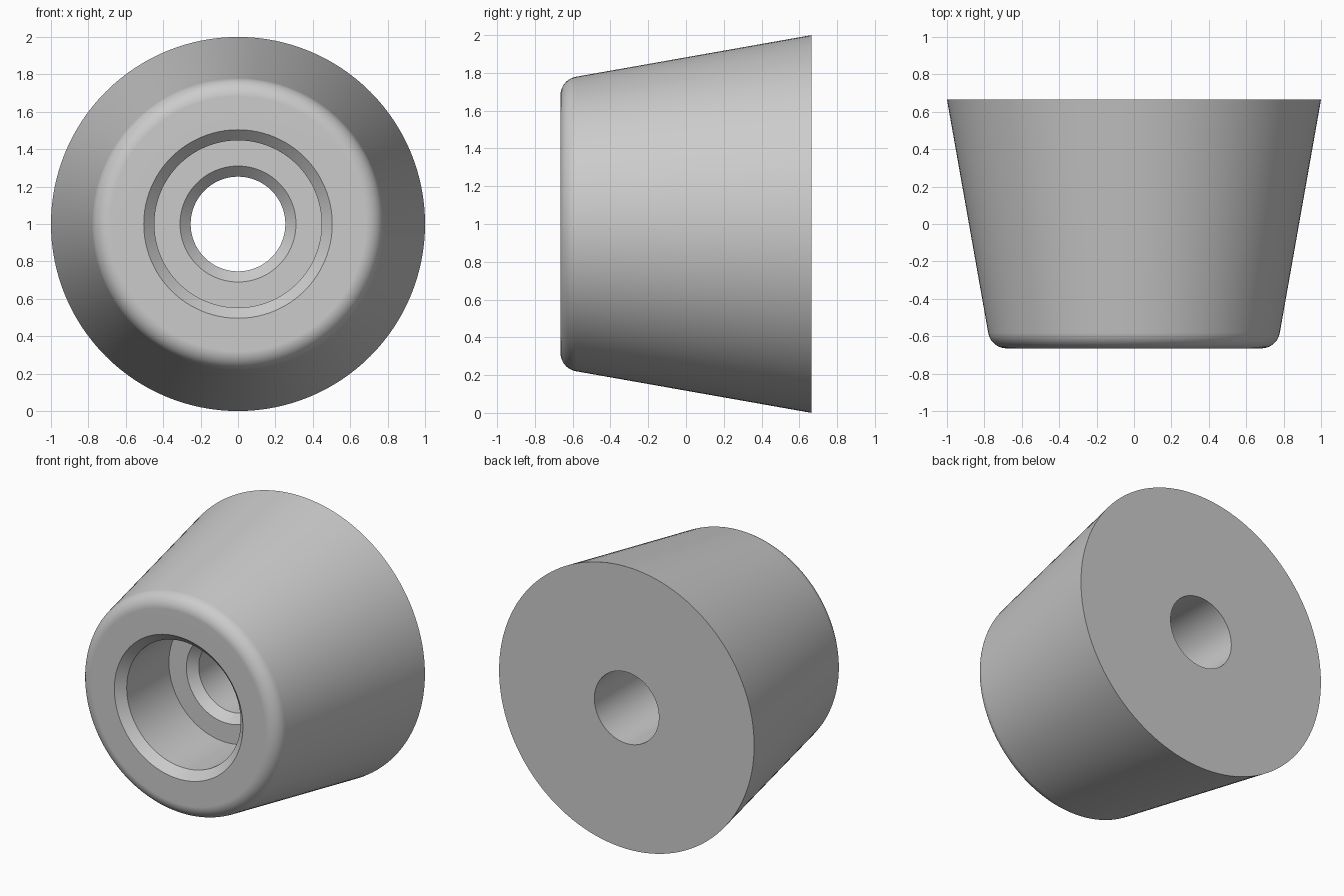
import bpy, bmesh
from math import cos, sin, radians, tau
from mathutils import Vector

cube = bpy.data.objects.get("Cube")
if cube:
    bpy.data.objects.remove(cube, do_unlink=True)

SEGMENTS = 128
HALF = 0.665          # half the depth along y
HOLE, BORE = 0.253, 0.447
CHAMFER = 0.057
FILLET, FILLET_STEPS = 0.1, 10
FLOOR = -HALF + 0.53  # seat at the bottom of the counterbore

# Rounded front edge, tangent to the front face and the tapered wall
fillet = []
for i in range(FILLET_STEPS + 1):
    a = radians(-90 + 80 * i / FILLET_STEPS)
    fillet.append((0.681 + FILLET * cos(a), -HALF + FILLET + FILLET * sin(a)))

# Closed half section as (radius, y)
section = [
    (HOLE, HALF),
    (HOLE, FLOOR + CHAMFER),
    (HOLE + CHAMFER, FLOOR),
    (BORE, FLOOR),
    (BORE, -HALF + CHAMFER),
    (BORE + CHAMFER, -HALF),
    *fillet,
    (1.0, HALF),
]

# Revolve the section around the y axis
bm = bmesh.new()
verts = [bm.verts.new((r, y, 0)) for r, y in section]
edges = [bm.edges.new((v, verts[(i + 1) % len(verts)])) for i, v in enumerate(verts)]
bmesh.ops.spin(bm, geom=verts + edges, cent=Vector(), axis=(0, 1, 0),
               angle=tau, steps=SEGMENTS, use_merge=True)
bmesh.ops.remove_doubles(bm, verts=bm.verts[:], dist=0.0001)
bmesh.ops.recalc_face_normals(bm, faces=bm.faces[:])
bmesh.ops.translate(bm, verts=bm.verts[:], vec=(0, 0, 1))

mesh = bpy.data.meshes.new("tapered_foot")
bm.to_mesh(mesh)
bm.free()
foot = bpy.data.objects.new("tapered_foot", mesh)
bpy.context.collection.objects.link(foot)

# Single grey material
grey = bpy.data.materials.new("light_grey")
grey.use_nodes = True
colour = (0.6, 0.6, 0.6, 1)
grey.diffuse_color = colour
grey.node_tree.nodes["Principled BSDF"].inputs["Base Color"].default_value = colour
mesh.materials.append(grey)

# Smooth walls, crisp rims, flat end faces
bpy.ops.object.select_all(action="DESELECT")
foot.select_set(True)
bpy.context.view_layer.objects.active = foot
bpy.ops.object.shade_smooth_by_angle(angle=radians(30))
flat_ends = foot.modifiers.new("flat_ends", "WEIGHTED_NORMAL")
flat_ends.keep_sharp = True
